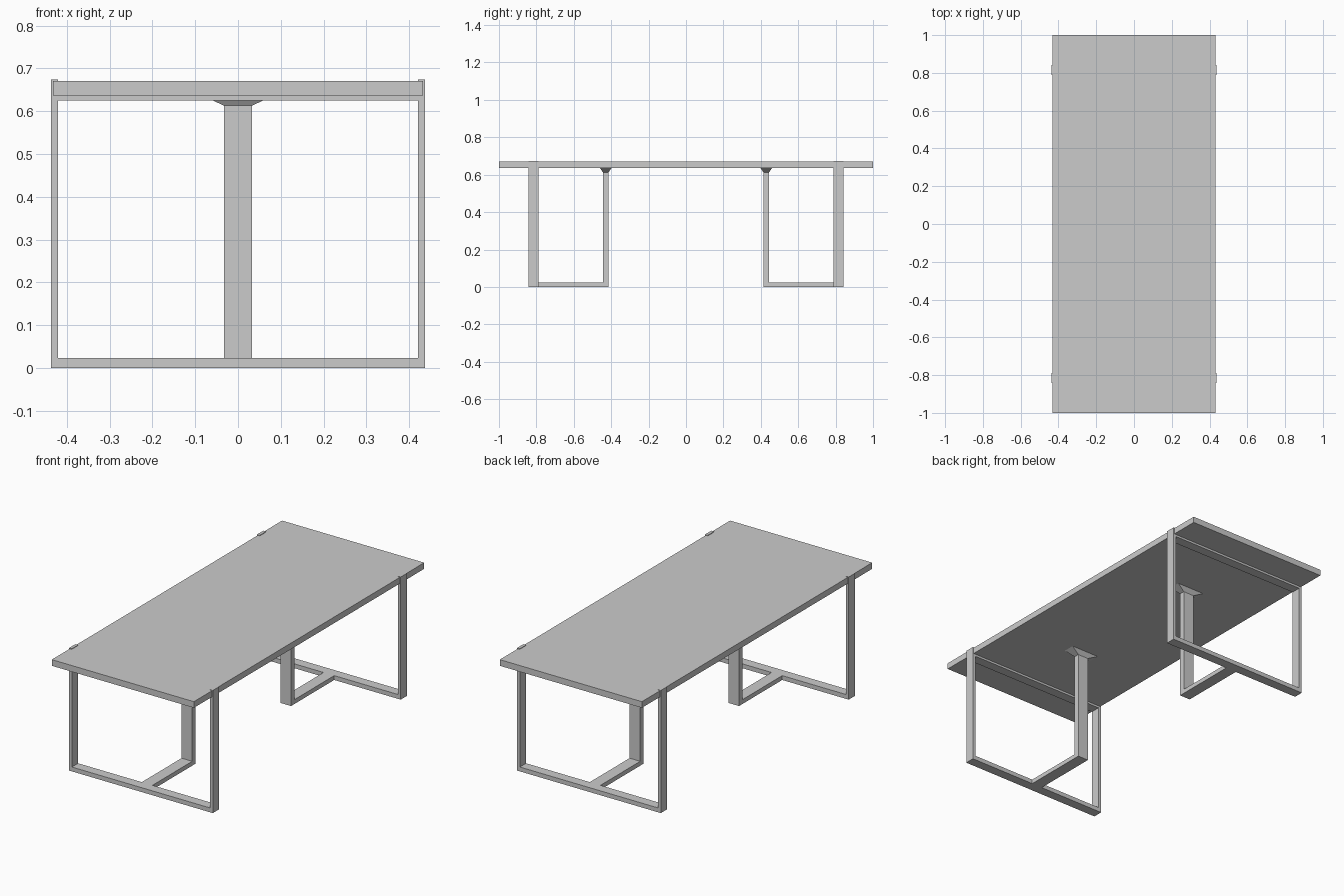
import bpy, bmesh

if "Cube" in bpy.data.objects:
    bpy.data.objects.remove(bpy.data.objects["Cube"])


def mesh_object(name, bm):
    bmesh.ops.recalc_face_normals(bm, faces=bm.faces[:])
    me = bpy.data.meshes.new(name)
    bm.to_mesh(me)
    bm.free()
    ob = bpy.data.objects.new(name, me)
    bpy.context.collection.objects.link(ob)
    return ob


def box(name, x0, x1, y0, y1, z0, z1):
    bm = bmesh.new()
    bmesh.ops.create_cube(bm, size=1)
    for v in bm.verts:
        v.co = (x1 if v.co.x > 0 else x0,
                y1 if v.co.y > 0 else y0,
                z1 if v.co.z > 0 else z0)
    return mesh_object(name, bm)


TOP_Z0, TOP_Z1 = 0.637, 0.671     # tabletop
FRAME_X, WALL = 0.437, 0.017      # leg frame half width and leg thickness
LEG_OUT, LEG_IN = 0.843, 0.789    # leg frame y range
BASE_Z = 0.024                    # floor bar thickness
POST_X, POST_Y, POST_HALF = 0.0325, 0.429, 0.015

# Tabletop slab
box("tabletop", -0.432, 0.432, -1, 1, TOP_Z0, TOP_Z1)

for side, s in (("front", -1), ("back", 1)):
    y0, y1 = sorted((s * LEG_IN, s * LEG_OUT))
    xi = FRAME_X - WALL

    # Legs, which poke slightly through the tabletop
    box(side + "_leg_left", -FRAME_X, -xi, y0, y1, 0, 0.674)
    box(side + "_leg_right", xi, FRAME_X, y0, y1, 0, 0.674)

    # Bars across the floor and under the tabletop
    box(side + "_floor_bar", -xi, xi, y0, y1, 0, BASE_Z)
    box(side + "_top_bar", -xi, xi, y0, y1, 0.625, TOP_Z0)

    # Stem running inward along the floor to the post
    ya, yb = sorted((s * LEG_IN, s * (POST_Y - POST_HALF)))
    box(side + "_floor_stem", -POST_X, POST_X, ya, yb, 0, BASE_Z)

    # Inner post
    yc = s * POST_Y
    box(side + "_post", -POST_X, POST_X, yc - POST_HALF, yc + POST_HALF, BASE_Z, 0.613)

    # Flared head joining the post to the tabletop
    head = box(side + "_post_head", -POST_X, POST_X,
               yc - POST_HALF, yc + POST_HALF, 0.613, TOP_Z0)
    for v in head.data.vertices:
        if v.co.z > 0.62:
            v.co.x = 0.085 if v.co.x > 0 else -0.085
            v.co.y = yc + (0.032 if v.co.y > yc else -0.032)
